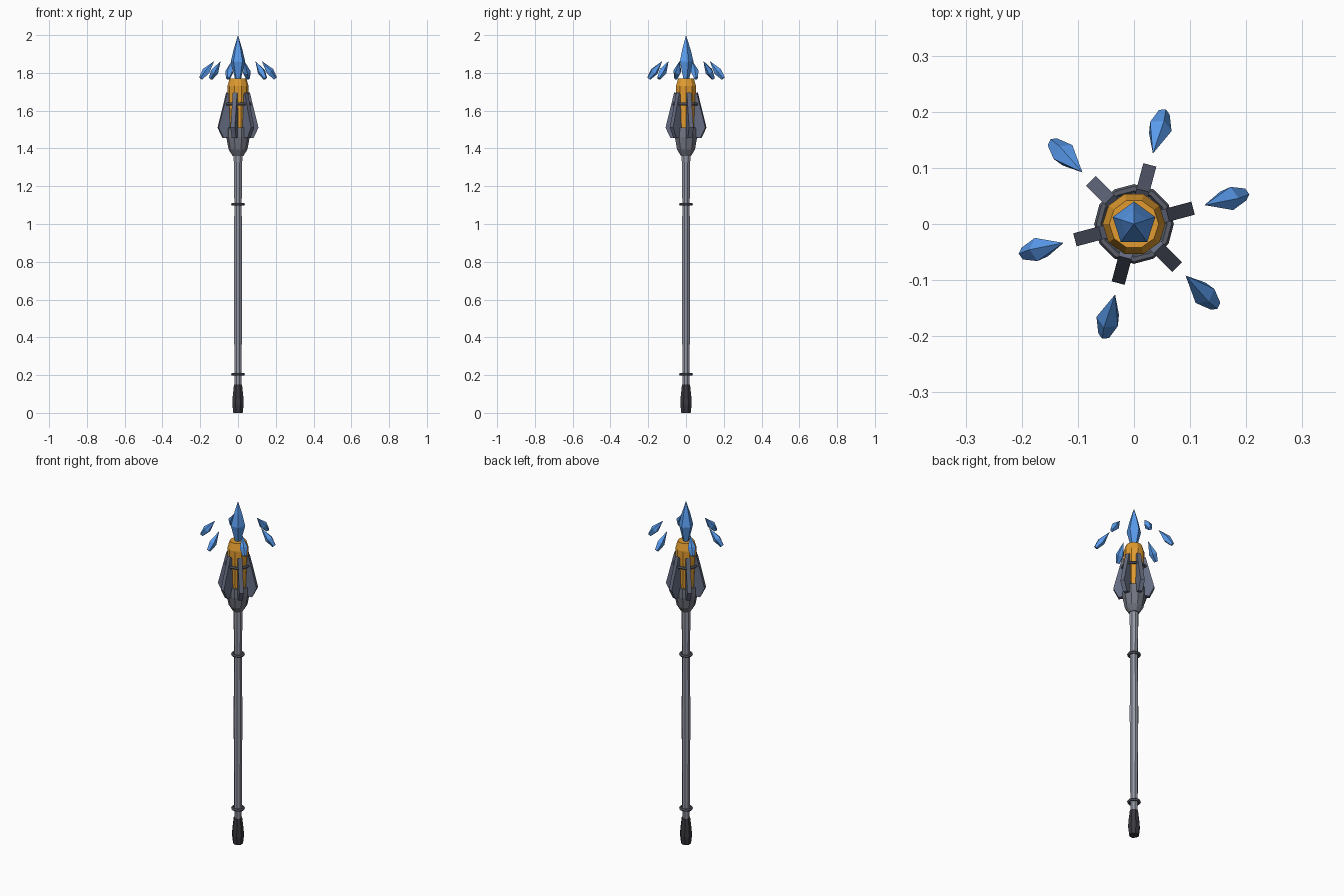
import bpy, bmesh, math
from mathutils import Vector, Matrix

if "Cube" in bpy.data.objects:
    bpy.data.objects.remove(bpy.data.objects["Cube"])


def paint(ob, name, rgb):
    m = bpy.data.materials.get(name) or bpy.data.materials.new(name)
    m.diffuse_color = (*rgb, 1)
    m.use_nodes = True
    m.node_tree.nodes["Principled BSDF"].inputs["Base Color"].default_value = m.diffuse_color
    ob.data.materials.append(m)


def finish(name, bm, colour=None):
    bmesh.ops.recalc_face_normals(bm, faces=bm.faces)
    me = bpy.data.meshes.new(name)
    bm.to_mesh(me)
    bm.free()
    ob = bpy.data.objects.new(name, me)
    bpy.context.collection.objects.link(ob)
    if colour:
        paint(ob, *colour)
    return ob


def lathe(name, profile, sides, colour=None, phase=0.0, matrix=None):
    """Flat-faced turned solid; profile is (radius, z), radius 0 makes a tip."""
    bm = bmesh.new()
    rings = []
    for r, z in profile:
        n = sides if r > 0 else 1
        rings.append([bm.verts.new((r * math.cos(phase + math.tau * i / sides),
                                    r * math.sin(phase + math.tau * i / sides), z)) for i in range(n)])
    for a, b in zip(rings, rings[1:]):
        for i in range(sides):
            j = (i + 1) % sides
            quad = [a[i % len(a)], a[j % len(a)], b[j % len(b)], b[i % len(b)]]
            bm.faces.new(list(dict.fromkeys(quad)))
    for ring in (rings[0], rings[-1]):
        if len(ring) > 1:
            bm.faces.new(ring)
    if matrix:
        bm.transform(matrix)
    return finish(name, bm, colour)


def ring(name, z, major, minor, sides):
    bpy.ops.mesh.primitive_torus_add(location=(0, 0, z), major_radius=major, minor_radius=minor,
                                     major_segments=sides, minor_segments=6)
    ob = bpy.context.object
    ob.name = name
    paint(ob, *IRON)


BLUE = ("crystal blue", (0.10, 0.33, 0.85))
ORANGE = ("amber", (0.75, 0.33, 0.03))
DARK = ("dark grip", (0.04, 0.04, 0.05))
IRON = ("iron", (0.10, 0.11, 0.14))
SLATE = ("slate", (0.13, 0.15, 0.22))
STEEL = ("steel", (0.30, 0.32, 0.38))
STONE = ("socket grey", (0.17, 0.18, 0.22))

# Handle: butt cap, shaft and two collars
lathe("butt_cap", [(0.027, 0), (0.033, 0.05), (0.030, 0.09), (0.023, 0.15)], 8, DARK, math.pi / 8)
lathe("shaft", [(0.020, 0.13), (0.024, 0.75), (0.021, 1.1), (0.025, 1.38)], 8, STEEL, math.pi / 8)
ring("lower_collar", 0.205, 0.029, 0.008, 12)
ring("upper_collar", 1.105, 0.029, 0.008, 12)

# Head: socket, amber core and band
lathe("socket", [(0.028, 1.36), (0.050, 1.395), (0.062, 1.46), (0.060, 1.51)], 10, STONE)
lathe("amber_core", [(0.048, 1.48), (0.056, 1.66), (0.056, 1.73), (0.044, 1.77)], 10, ORANGE)
ring("head_band", 1.635, 0.063, 0.008, 12)

# Fins and floating shards, six of each around the head
fin_profile = [(0.040, 1.46), (0.082, 1.455), (0.109, 1.51), (0.062, 1.695), (0.045, 1.68)]
for k in range(6):
    turn = Matrix.Rotation(math.radians(15 + 60 * k), 4, 'Z')
    bm = bmesh.new()
    face = bm.faces.new([bm.verts.new((r, -0.012, z)) for r, z in fin_profile])
    ext = bmesh.ops.extrude_face_region(bm, geom=[face])
    bmesh.ops.translate(bm, vec=(0, 0.024, 0),
                        verts=[v for v in ext["geom"] if isinstance(v, bmesh.types.BMVert)])
    bm.transform(turn)
    finish(f"fin_{k + 1}", bm, SLATE)

    # Shard points inward and up, its blunt end outward and down
    axis = Vector((0.072, 0, -0.09))
    place = turn @ Matrix.Translation((0.13, 0, 1.863)) @ axis.to_track_quat('Z', 'Y').to_matrix().to_4x4()
    lathe(f"shard_{k + 1}", [(0, 0), (0.022, 0.072), (0.011, 0.118)], 5, BLUE, 0.5, place)

# Central crystal
lathe("main_crystal", [(0.012, 1.75), (0.040, 1.86), (0.024, 1.925), (0, 2.0)], 5, BLUE, math.pi / 2)
